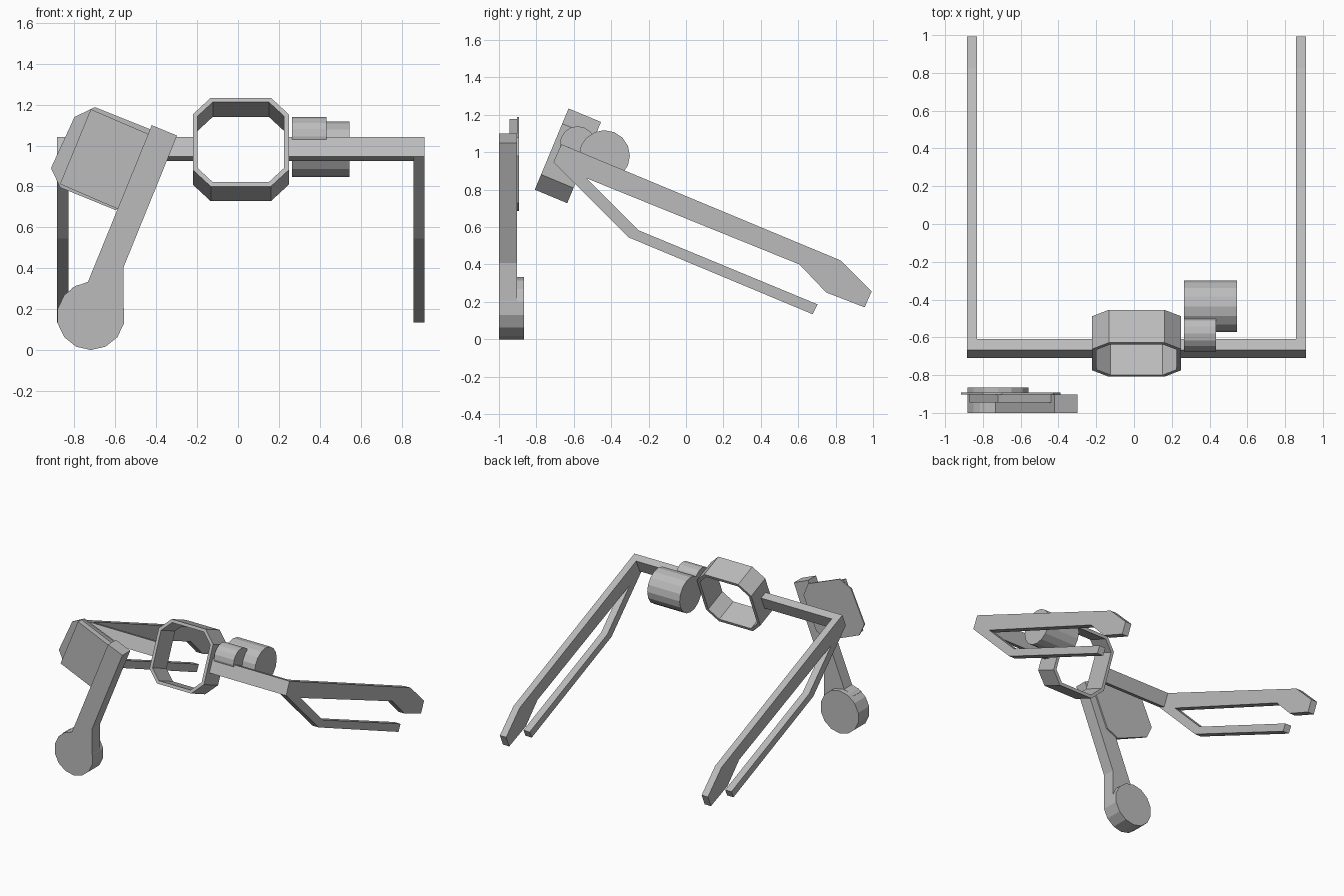
import bpy
import bmesh
from math import atan2, cos, sin, pi
from mathutils import Vector

cube = bpy.data.objects.get("Cube")
if cube:
    bpy.data.objects.remove(cube, do_unlink=True)

grey = bpy.data.materials.new("plain_grey")
grey.use_nodes = True
COLOUR = (0.5, 0.5, 0.5, 1)
grey.diffuse_color = COLOUR
grey.node_tree.nodes["Principled BSDF"].inputs["Base Color"].default_value = COLOUR

MID = 0.0137                               # mirror plane of the frame
TILT = atan2(-0.621, 1.492)                # forward lean of the frame
ALONG = Vector((0, cos(TILT), sin(TILT)))  # back along the arms
UP = Vector((0, -sin(TILT), cos(TILT)))
X = Vector((1, 0, 0))


def finish(name, bm):
    bmesh.ops.recalc_face_normals(bm, faces=bm.faces)
    mesh = bpy.data.meshes.new(name)
    bm.to_mesh(mesh)
    bm.free()
    mesh.materials.append(grey)
    obj = bpy.data.objects.new(name, mesh)
    bpy.context.collection.objects.link(obj)
    return obj


def prism(name, points, depth):
    """Extrude a closed outline of 3D points along a depth vector."""
    bm = bmesh.new()
    face = bm.faces.new([bm.verts.new(p) for p in points])
    result = bmesh.ops.extrude_face_region(bm, geom=[face], use_keep_orig=True)
    moved = [v for v in result["geom"] if isinstance(v, bmesh.types.BMVert)]
    bmesh.ops.translate(bm, verts=moved, vec=depth)
    return finish(name, bm)


def side_prism(name, outline, x0, x1):
    return prism(name, [(x0, y, z) for y, z in outline], X * (x1 - x0))


def front_prism(name, outline, y0, y1):
    return prism(name, [(x, y0, z) for x, z in outline], Vector((0, y1 - y0, 0)))


def circle(a, b, radius, sides, turn=0.0):
    steps = [turn + 2 * pi * i / sides for i in range(sides)]
    return [(a + radius * cos(t), b + radius * sin(t)) for t in steps]


# Side arms: a tapered upper rail with a thin lower prong, in one outline
arm = [(-0.666, 1.043), (0.826, 0.422), (0.993, 0.257), (0.955, 0.171),
       (0.75, 0.25), (0.607, 0.4), (-0.532, 0.861), (-0.254, 0.583),
       (0.703, 0.187), (0.677, 0.134), (-0.307, 0.545), (-0.709, 0.947)]
bar = [(-0.666, 1.043), (-0.61, 1.02), (-0.653, 0.924), (-0.709, 0.947)]
for side, label in ((-1, "right"), (1, "left")):
    side_prism(label + "_arm", arm, MID + side * 0.844, MID + side * 0.898)
    side_prism(label + "_crossbar", bar, MID + side * 0.225, MID + side * 0.844)

# Hollow eight-sided ring in the middle of the crossbar
centre = Vector((MID, -0.6315, 0.981))


def octagon(half, cut, shift):
    corners = [(half, cut), (cut, half), (-cut, half), (-half, cut),
               (-half, -cut), (-cut, -half), (cut, -half), (half, -cut)]
    return [centre + X * u + UP * v + ALONG * shift for u, v in corners]


bm = bmesh.new()
loops = [[bm.verts.new(p) for p in octagon(*spec)] for spec in
         ((0.235, 0.147, -0.094), (0.235, 0.147, 0.094),
          (0.212, 0.137, 0.094), (0.212, 0.137, -0.094))]
for k in range(4):
    a, b = loops[k], loops[(k + 1) % 4]
    for i in range(8):
        j = (i + 1) % 8
        bm.faces.new((a[i], a[j], b[j], b[i]))
finish("centre_ring", bm)

# Two drums beside the ring
side_prism("large_drum", circle(-0.436, 0.982, 0.136, 16, TILT), 0.265, 0.545)
side_prism("small_drum", circle(-0.58, 1.044, 0.095, 16, TILT), 0.265, 0.434)

# Separate lever in front: slanted handle, round end, box and backing plate
handle = [(-0.422, 1.1), (-0.298, 1.049), (-0.559, 0.407), (-0.559, 0.2),
          (-0.72, 0.166), (-0.815, 0.303), (-0.734, 0.334)]
front_prism("lever_handle", handle, -1.0, -0.903)
front_prism("lever_round_end", circle(-0.72, 0.166, 0.166, 14, -pi / 2), -1.0, -0.865)
box = [(-0.72, 1.178), (-0.437, 1.056), (-0.588, 0.69), (-0.871, 0.812)]
front_prism("lever_box", box, -0.945, -0.9)
plate = [(-0.915, 0.89), (-0.8, 1.14), (-0.7, 1.188), (-0.43, 1.08),
         (-0.39, 0.98), (-0.5, 0.73), (-0.6, 0.685), (-0.87, 0.795)]
front_prism("lever_back_plate", plate, -0.903, -0.892)
